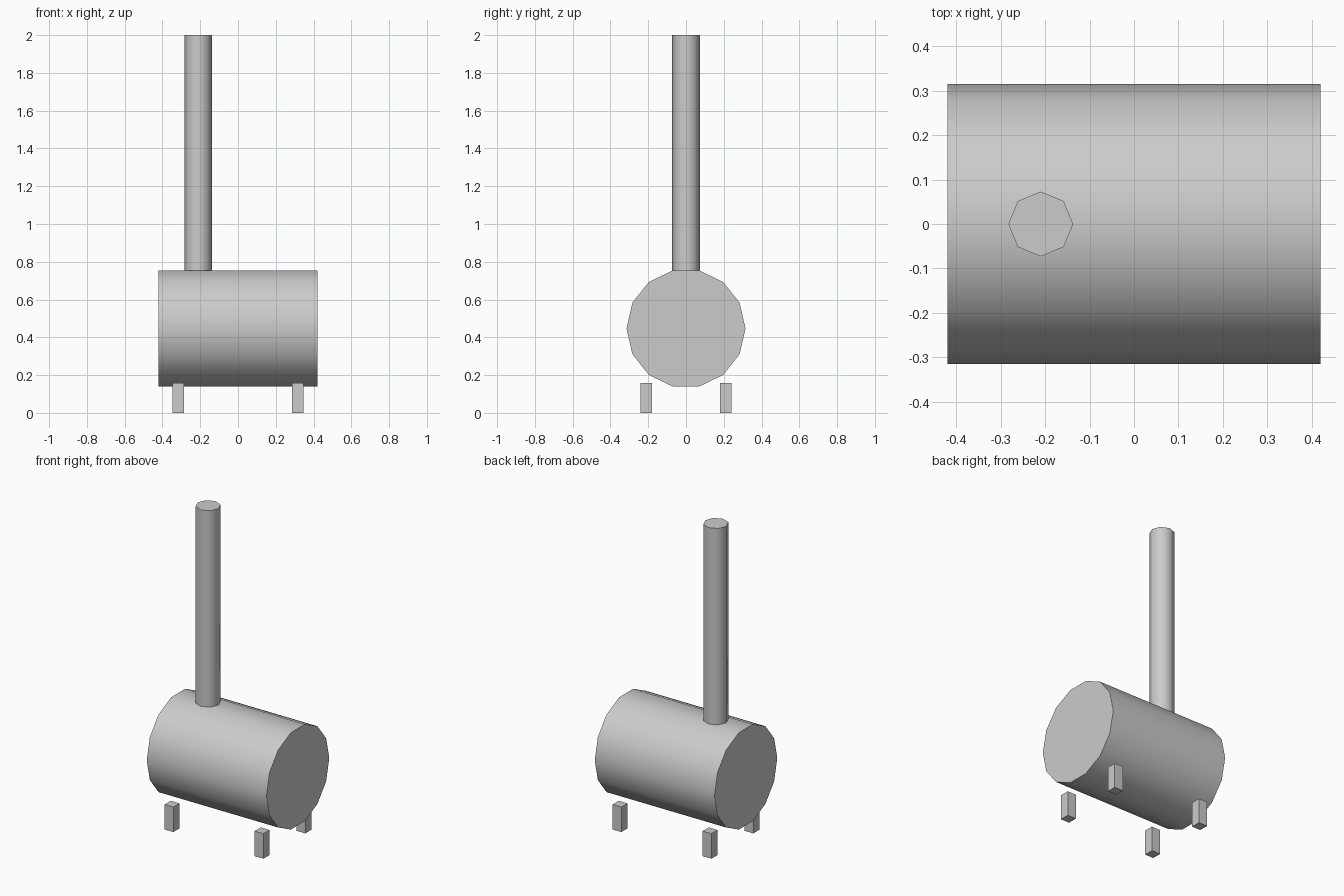
import bpy
from math import radians

if "Cube" in bpy.data.objects:
    bpy.data.objects.remove(bpy.data.objects["Cube"])


def cylinder(name, sides, radius, depth, location, rotation=(0, 0, 0)):
    bpy.ops.mesh.primitive_cylinder_add(vertices=sides, radius=radius, depth=depth,
                                        location=location, rotation=rotation)
    ob = bpy.context.object
    ob.name = name
    bpy.ops.object.transform_apply(location=False, rotation=True, scale=True)
    bpy.ops.object.shade_smooth_by_angle(angle=radians(50))
    return ob


# Horizontal 14-sided stove drum
cylinder("drum", 14, 0.315, 0.84, (0, 0, 0.447), (0, radians(90), 0))

# Tall 8-sided chimney pipe standing on the top facet
PIPE_BOTTOM, PIPE_TOP = 0.752, 2.0
cylinder("chimney", 8, 0.073, PIPE_TOP - PIPE_BOTTOM,
         (-0.21, 0, (PIPE_BOTTOM + PIPE_TOP) / 2))

# Four short square legs
LEG_WIDTH, LEG_HEIGHT = 0.061, 0.159
for x, side in ((-0.316, "left"), (0.316, "right")):
    for y, end in ((-0.21, "front"), (0.21, "back")):
        bpy.ops.mesh.primitive_cube_add(size=1, location=(x, y, LEG_HEIGHT / 2))
        leg = bpy.context.object
        leg.name = f"{end}_{side}_leg"
        leg.scale = (LEG_WIDTH, LEG_WIDTH, LEG_HEIGHT)
        bpy.ops.object.transform_apply(location=False, rotation=False, scale=True)
